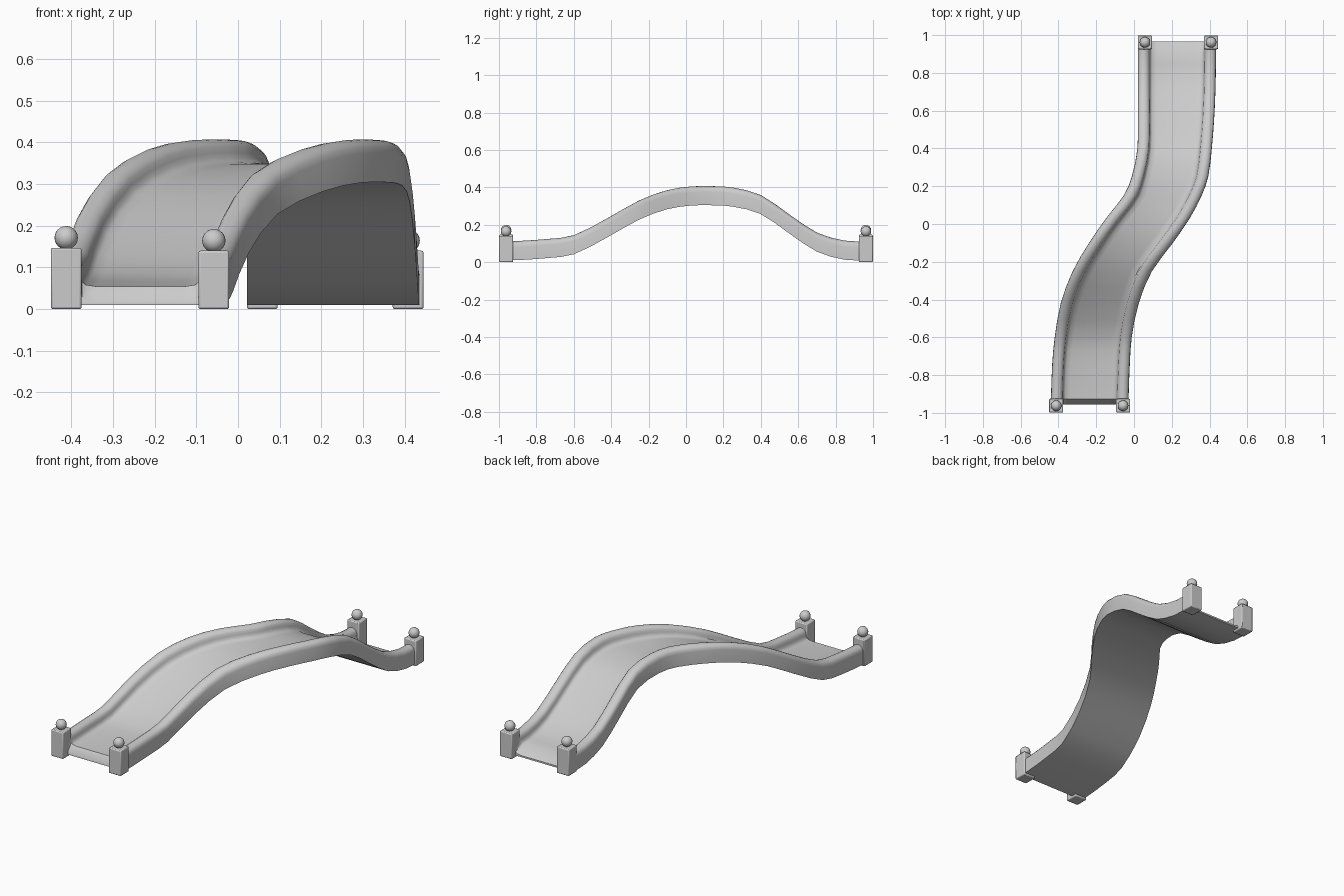
import bpy, bmesh, math

if "Cube" in bpy.data.objects:
    bpy.data.objects.remove(bpy.data.objects["Cube"])

# Stations along the bridge: y, left edge x, right edge x, underside z
STATIONS = [
    (-0.955, -0.440, -0.028, 0.010), (-0.90, -0.439, -0.028, 0.011),
    (-0.74, -0.433, -0.022, 0.022), (-0.60, -0.420, -0.012, 0.042),
    (-0.42, -0.388, 0.025, 0.133), (-0.25, -0.325, 0.095, 0.228),
    (-0.10, -0.238, 0.206, 0.283), (0.03, -0.148, 0.295, 0.303),
    (0.15, -0.055, 0.358, 0.304), (0.25, -0.012, 0.393, 0.297),
    (0.40, 0.018, 0.412, 0.257), (0.55, 0.021, 0.424, 0.155),
    (0.70, 0.021, 0.431, 0.056), (0.85, 0.021, 0.434, 0.013),
    (0.965, 0.021, 0.436, 0.010),
]
RAIL_W, RAIL_H, DECK_H = 0.062, 0.102, 0.044


def smooth_path(rows, steps):
    """Catmull-Rom refinement of the station table"""
    out = []
    for i in range(len(rows) - 1):
        p = [rows[max(0, min(len(rows) - 1, i + k))] for k in (-1, 0, 1, 2)]
        for s in range(steps):
            t = s / steps
            y = p[1][0] + (p[2][0] - p[1][0]) * t
            h = p[2][0] - p[1][0]
            row = [y]
            for c in (1, 2, 3):
                m0 = (p[2][c] - p[0][c]) / (p[2][0] - p[0][0]) * h
                m1 = (p[3][c] - p[1][c]) / (p[3][0] - p[1][0]) * h
                row.append((2*t**3 - 3*t**2 + 1) * p[1][c] + (t**3 - 2*t**2 + t) * m0
                           + (3*t**2 - 2*t**3) * p[2][c] + (t**3 - t**2) * m1)
            out.append(tuple(row))
    return out + [rows[-1]]


# Half section: (inset in rail widths, height), outer foot to deck
HALF = [(0, 0), (0, 0.07)]
HALF += [(0.5 - 0.5 * math.cos(a), 0.074 + (RAIL_H - 0.074) * math.sin(a))
         for a in [math.pi * k / 8 for k in range(1, 8)]]
HALF += [(1.0, 0.07), (1.06, 0.056), (1.2, 0.048), (1.6, DECK_H)]


def build_bridge():
    bm = bmesh.new()
    path = smooth_path(STATIONS, 2)
    rings = []
    for i, (y, xl, xr, z) in enumerate(path):
        a, b = path[max(0, i - 1)], path[min(len(path) - 1, i + 1)]
        slopes = [(b[c] - a[c]) / (b[0] - a[0]) for c in (1, 2)]
        wl, wr = [RAIL_W * math.sqrt(1 + s * s) for s in slopes]
        # deck rolls down to the ground at both ends
        drop = 0.035 if i in (0, len(path) - 1) else 0.0
        left, right = [], []
        for k, (u, h) in enumerate(HALF):
            hz = z + h - (drop if k >= 10 else 0)
            left.append(bm.verts.new((xl + u * wl, y, hz)))
            right.append(bm.verts.new((xr - u * wr, y, hz)))
        rings.append(left + right[::-1])
    n = len(rings[0])
    for r0, r1 in zip(rings, rings[1:]):
        for j in range(n):
            k = (j + 1) % n
            bm.faces.new((r0[j], r0[k], r1[k], r1[j]))
    bm.faces.new(rings[0])
    bm.faces.new(rings[-1])
    bmesh.ops.recalc_face_normals(bm, faces=bm.faces)
    me = bpy.data.meshes.new("bridge_span")
    bm.to_mesh(me)
    bm.free()
    ob = bpy.data.objects.new("bridge_span", me)
    bpy.context.collection.objects.link(ob)
    return ob


def shade(ob, deg):
    bpy.ops.object.select_all(action='DESELECT')
    ob.select_set(True)
    bpy.context.view_layer.objects.active = ob
    bpy.ops.object.shade_smooth_by_angle(angle=math.radians(deg))


shade(build_bridge(), 40)


# End posts with ball finials
def post(name, x, y, top):
    bpy.ops.mesh.primitive_cube_add(size=1, location=(x, y, top / 2))
    ob = bpy.context.object
    ob.name = name + "_post"
    ob.scale = (0.074, 0.074, top)
    bpy.ops.object.transform_apply(location=False, rotation=False, scale=True)
    bev = ob.modifiers.new("bevel", 'BEVEL')
    bev.width, bev.segments = 0.005, 2
    shade(ob, 35)
    bpy.ops.mesh.primitive_uv_sphere_add(segments=20, ring_count=12, radius=0.028,
                                         location=(x, y, top + 0.024))
    bpy.context.object.name = name + "_ball"
    shade(bpy.context.object, 60)


post("front_left", -0.412, -0.962, 0.147)
post("front_right", -0.058, -0.962, 0.140)
post("back_left", 0.058, 0.962, 0.147)
post("back_right", 0.408, 0.962, 0.140)
